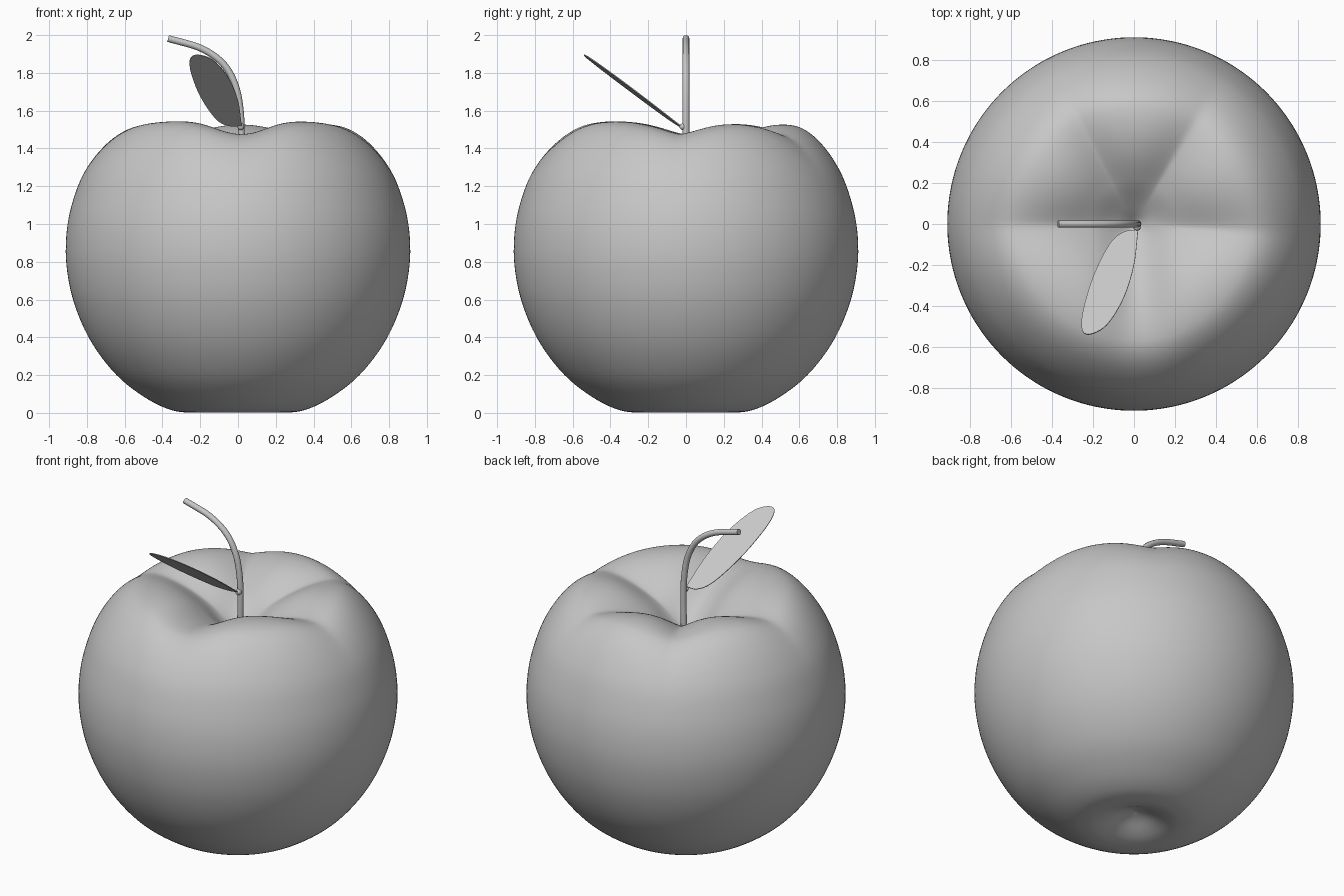
import bpy, bmesh, math
from mathutils import Vector

cube = bpy.data.objects.get("Cube")
if cube:
    bpy.data.objects.remove(cube, do_unlink=True)

GREY = (0.57, 0.57, 0.57, 1)
grey = bpy.data.materials.new("plain grey")
grey.use_nodes = True
grey.diffuse_color = GREY
grey.node_tree.nodes["Principled BSDF"].inputs["Base Color"].default_value = GREY


def smooth_path(points, steps):
    """Points along a smooth curve through the given points."""
    pts = [Vector(p) for p in points]
    pts = [2 * pts[0] - pts[1]] + pts + [2 * pts[-1] - pts[-2]]
    out = []
    for a, b, c, d in zip(pts, pts[1:], pts[2:], pts[3:]):
        for i in range(steps):
            t = i / steps
            out.append(0.5 * (2 * b + (c - a) * t + (2 * a - 5 * b + 4 * c - d) * t ** 2
                              + (3 * b - a - 3 * c + d) * t ** 3))
    return out + [pts[-2]]


def add_object(name, bm, smooth=True):
    bmesh.ops.recalc_face_normals(bm, faces=bm.faces)
    for f in bm.faces:
        f.smooth = smooth
    mesh = bpy.data.meshes.new(name)
    bm.to_mesh(mesh)
    bm.free()
    mesh.materials.append(grey)
    obj = bpy.data.objects.new(name, mesh)
    bpy.context.collection.objects.link(obj)
    return obj


# Creases fanning out of the top hollow: direction in degrees, width, roundness
CREASES = [(59, 0.12, 1.3), (118, 0.12, 1.3), (181, 0.13, 1.4), (272, 0.14, 2), (357, 0.13, 1.4)]
REACH = 0.9


def crease_depth(r, angle):
    if r >= REACH:
        return 0
    strength = 0.085 * math.sin(math.pi * (r / REACH) ** 0.7) ** 1.2
    uncut = 1
    for direction, width, roundness in CREASES:
        d = angle - math.radians(direction)
        d = abs(math.atan2(math.sin(d), math.cos(d)))
        uncut *= 1 - math.exp(-(d * r / (width + 0.15 * r * r)) ** roundness)
    return strength * (1 - uncut)


# Fruit body: turned profile with creases pressed into the top
profile = smooth_path([
    (0, 0.085), (0.07, 0.065), (0.15, 0.028), (0.21, 0.008), (0.27, 0.002), (0.36, 0.017),
    (0.47, 0.068), (0.60, 0.16), (0.70, 0.265), (0.785, 0.39), (0.85, 0.53), (0.893, 0.68),
    (0.912, 0.85), (0.897, 1.03), (0.845, 1.215), (0.78, 1.345), (0.70, 1.45), (0.62, 1.515),
    (0.54, 1.542), (0.44, 1.545), (0.34, 1.525), (0.25, 1.487), (0.17, 1.435),
    (0.08, 1.345), (0, 1.24)], 5)
SEGMENTS = 180
bm = bmesh.new()
rings = []
for r, z in profile[1:-1]:
    ring = []
    for i in range(SEGMENTS):
        a = math.tau * i / SEGMENTS
        drop = crease_depth(r, a) if z > 1.1 else 0
        ring.append(bm.verts.new((r * math.cos(a), r * math.sin(a), max(0, z - drop))))
    rings.append(ring)
bottom = bm.verts.new((0, 0, profile[0].y))
top = bm.verts.new((0, 0, profile[-1].y))
for i in range(SEGMENTS):
    j = (i + 1) % SEGMENTS
    for low, high in zip(rings, rings[1:]):
        bm.faces.new((low[i], low[j], high[j], high[i]))
    bm.faces.new((bottom, rings[0][j], rings[0][i]))
    bm.faces.new((top, rings[-1][i], rings[-1][j]))
add_object("fruit_body", bm)

# Stem: round tube bending to one side
curve = bpy.data.curves.new("stem", "CURVE")
curve.dimensions = "3D"
curve.bevel_depth = 0.018
curve.bevel_resolution = 4
curve.use_fill_caps = True
path = smooth_path([(0.012, 0, 1.2), (0.018, 0, 1.45), (0.01, 0, 1.62), (-0.02, 0, 1.75),
                    (-0.085, 0, 1.855), (-0.2, 0, 1.932), (-0.37, 0, 1.982)], 6)
spline = curve.splines.new("POLY")
spline.points.add(len(path) - 1)
for point, co in zip(spline.points, path):
    point.co = (*co, 1)
curve.materials.append(grey)
stem = bpy.data.objects.new("stem", curve)
bpy.context.collection.objects.link(stem)

# Leaf: thin flat blade rising towards the front, slightly rolled
outline = smooth_path([
    (0.02, -0.03), (-0.05, -0.04), (-0.12, -0.1), (-0.2, -0.26), (-0.25, -0.43),
    (-0.252, -0.52), (-0.21, -0.538), (-0.13, -0.49), (-0.05, -0.36), (0, -0.2),
    (0.02, -0.03)], 5)[:-1]
bm = bmesh.new()
bm.faces.new([bm.verts.new((x, y, 1.495 - 0.79 * y + 0.12 * x)) for x, y in outline])
leaf = add_object("leaf", bm, smooth=False)
thickness = leaf.modifiers.new("thickness", "SOLIDIFY")
thickness.thickness = 0.005
thickness.offset = 0

# Small knob joining the leaf to the stem
bm = bmesh.new()
bmesh.ops.create_uvsphere(bm, u_segments=16, v_segments=10, radius=0.018)
bmesh.ops.translate(bm, verts=bm.verts, vec=(0.015, -0.016, 1.515))
add_object("leaf_joint", bm)
